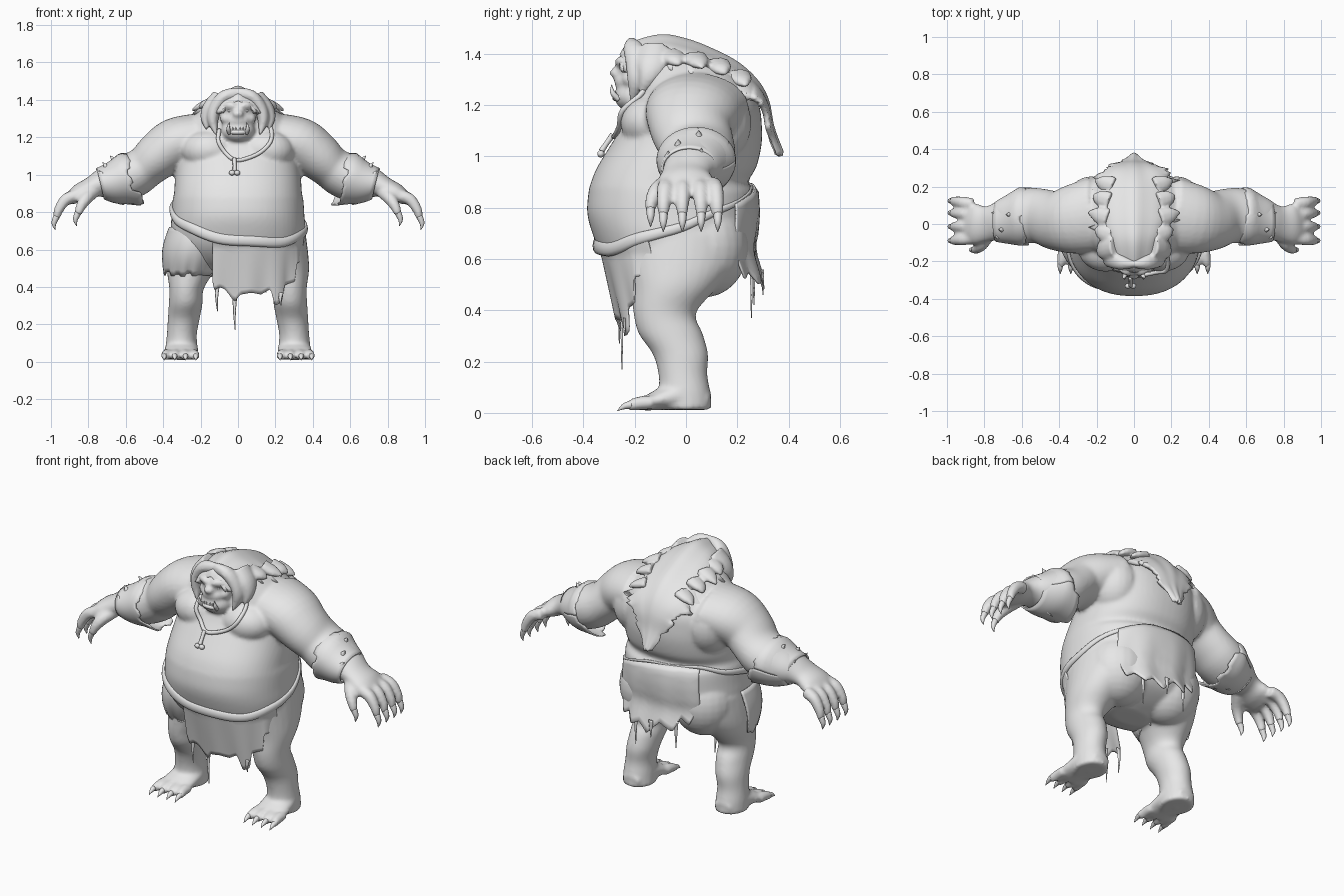
import bpy, bmesh, math, random
from mathutils import Vector

if "Cube" in bpy.data.objects:
    bpy.data.objects.remove(bpy.data.objects["Cube"])

random.seed(4)
grey = bpy.data.materials.new("plain_grey")
grey.diffuse_color = (0.8, 0.8, 0.8, 1)
grey.use_nodes = True
grey.node_tree.nodes["Principled BSDF"].inputs["Base Color"].default_value = grey.diffuse_color


def make(name, verts, faces, solid=0.0):
    bm = bmesh.new()
    vs = [bm.verts.new(v) for v in verts]
    for f in faces:
        bm.faces.new([vs[i] for i in f])
    bmesh.ops.recalc_face_normals(bm, faces=bm.faces)
    for f in bm.faces:
        f.smooth = True
    me = bpy.data.meshes.new(name)
    bm.to_mesh(me)
    bm.free()
    ob = bpy.data.objects.new(name, me)
    bpy.context.collection.objects.link(ob)
    me.materials.append(grey)
    if solid:
        mod = ob.modifiers.new("thickness", 'SOLIDIFY')
        mod.thickness = solid
        mod.offset = 0
    return ob


def smooth_rows(rows, k):
    """Catmull-Rom through rows of numbers."""
    out = []
    for i in range(len(rows) - 1):
        a, b, c, d = (rows[max(0, min(len(rows) - 1, i + o))] for o in (-1, 0, 1, 2))
        for j in range(k):
            t = j / k
            out.append([0.5 * (2 * q + (r - p) * t + (2 * p - 5 * q + 4 * r - s) * t * t
                        + (3 * q - p - 3 * r + s) * t ** 3) for p, q, r, s in zip(a, b, c, d)])
    return out + [list(rows[-1])]


def sq(c, e):
    return math.copysign(abs(c) ** (2 / e), c)


def tube(name, rows, n=24, k=4, ref=(0, 1, 0), flat=False, side=1, closed=False, e=2):
    """Rows are x, y, z, radius along ref, radius across."""
    rows = rows if closed else smooth_rows([r if len(r) == 5 else (*r, r[3]) for r in rows], k)
    pts = [Vector((r[0] * side, r[1], r[2])) for r in rows]
    m, verts = len(pts), []
    for i, p in enumerate(pts):
        if flat:
            u, v = Vector((1, 0, 0)), Vector((0, 1, 0))
        else:
            t = pts[(i + 1) % m] - pts[i - 1] if closed else pts[min(m - 1, i + 1)] - pts[max(0, i - 1)]
            t.normalize()
            u = Vector(ref)
            u = (u - t * u.dot(t)).normalized()
            v = t.cross(u)
        for j in range(n):
            a = 2 * math.pi * j / n
            verts.append(p + u * sq(math.cos(a), e) * max(rows[i][3], .001)
                         + v * sq(math.sin(a), e) * max(rows[i][4], .001))
    faces = [(i * n + j, i * n + (j + 1) % n, (i + 1) % m * n + (j + 1) % n, (i + 1) % m * n + j)
             for i in range(m if closed else m - 1) for j in range(n)]
    if not closed:
        faces += [tuple(range(n)), tuple(range((m - 1) * n, m * n))]
    return make(name, verts, faces)


def ball(name, c, r):
    bm = bmesh.new()
    bmesh.ops.create_uvsphere(bm, u_segments=24, v_segments=16, radius=1)
    verts = [Vector((v.co.x * r[0] + c[0], v.co.y * r[1] + c[1], v.co.z * r[2] + c[2])) for v in bm.verts]
    faces = [[v.index for v in f.verts] for f in bm.faces]
    bm.free()
    return make(name, verts, faces)


def sheet(name, fn, nu, nv, solid=.008):
    verts = [fn(i / nu, j / nv) for i in range(nu + 1) for j in range(nv + 1)]
    w = nv + 1
    return make(name, verts, [(i * w + j, i * w + j + 1, (i + 1) * w + j + 1, (i + 1) * w + j)
                              for i in range(nu) for j in range(nv)], solid)


def fuse(obs, size, passes):
    """Join overlapping pieces into one smooth skin."""
    bpy.ops.object.select_all(action='DESELECT')
    for p in obs:
        p.select_set(True)
    bpy.context.view_layer.objects.active = obs[0]
    bpy.ops.object.join()
    rm = obs[0].modifiers.new("fuse", 'REMESH')
    rm.mode, rm.voxel_size, rm.use_smooth_shade = 'VOXEL', size, True
    sm = obs[0].modifiers.new("soften", 'SMOOTH')
    sm.factor, sm.iterations = .5, passes


def pick(table, x):
    """Linear lookup in rows sorted by their first value."""
    x = max(table[0][0], min(table[-1][0], x))
    for a, b in zip(table, table[1:]):
        if x <= b[0]:
            t = (x - a[0]) / (b[0] - a[0])
            return [p + (q - p) * t for p, q in zip(a, b)]


# torso: height, half width, front, back
TORSO = [(.47, .1, -.1, .04), (.5, .22, -.2, .12), (.55, .31, -.27, .2), (.62, .35, -.33, .245), (.70, .36, -.365, .265),
         (.78, .355, -.385, .272), (.86, .35, -.38, .268), (.90, .342, -.37, .243), (.96, .338, -.345, .275),
         (1.05, .33, -.29, .295), (1.13, .325, -.24, .295), (1.2, .315, -.21, .285), (1.27, .28, -.19, .25),
         (1.33, .22, -.18, .2), (1.38, .15, -.17, .13), (1.41, .08, -.14, .06)]


def skin(th, z, grow=0.0):
    """Torso surface, angle 0 at the front, growing towards +x."""
    _, w, f, b = pick(TORSO, z)
    return Vector(((w + grow) * sq(math.sin(th), 2.3), (f + b) / 2 - ((b - f) / 2 + grow) * sq(math.cos(th), 2.3), z))


parts = [tube("body", [(0, (f + b) / 2, z, w, (b - f) / 2) for z, w, f, b in TORSO], n=64, flat=True, e=2.3)]
hair = []
# head and jaw
parts += [ball("skull", (0, -.16, 1.34), (.105, .105, .11)), ball("jaw", (0, -.195, 1.235), (.092, .085, .066)),
          ball("nose", (0, -.27, 1.325), (.03, .028, .022)), ball("muzzle", (0, -.235, 1.29), (.065, .045, .035)),
          tube("brow", [(-.095, -.215, 1.355, .015), (-.045, -.255, 1.372, .02), (0, -.255, 1.355, .018),
                        (.045, -.255, 1.372, .02), (.095, -.215, 1.355, .015)], n=12, ref=(0, 0, 1))]
for s in (1, -1):
    # arm, chest, back, buttock and leg masses
    parts.append(tube("arm", [(.2, .05, 1.2, .2, .13), (.33, .025, 1.165, .185, .14), (.42, .02, 1.105, .16, .13),
                              (.49, .04, 1.045, .148, .115), (.55, .045, 1.005, .148, .122), (.62, .035, .978, .142, .122),
                              (.68, .025, .965, .12, .1), (.735, .01, .952, .1, .075), (.79, 0, .93, .095, .055),
                              (.85, 0, .9, .11, .05), (.9, .01, .868, .1, .03)], n=32, side=s))
    parts.append(ball("chest", (s * .15, -.13, 1.13), (.15, .125, .11)))
    parts.append(ball("back_muscle", (s * .23, .1, 1.13), (.14, .155, .17)))
    parts.append(ball("cheek", (s * .062, -.21, 1.3), (.035, .04, .03)))
    parts.append(ball("buttock", (s * .17, .07, .65), (.18, .175, .2)))
    parts.append(tube("leg", [(.2, -.02, .7, .16, .25), (.21, -.025, .58, .165, .225), (.25, -.045, .49, .13, .17),
                              (.275, -.083, .39, .092, .122), (.28, -.06, .31, .09, .125), (.29, -.022, .23, .085, .108),
                              (.3, -.012, .15, .08, .095), (.302, -.005, .08, .085, .1), (.3, 0, .012, .088, .1)],
                      n=32, flat=True, side=s))
    parts.append(tube("foot", [(.3, .09, .045, .05, .032), (.3, 0, .07, .085, .06), (.305, -.09, .055, .092, .045),
                               (.31, -.17, .032, .098, .024)], ref=(1, 0, 0), side=s))
    for x in (.235, .283, .333, .382):
        fx = x + (x - .3) * .15
        parts.append(tube("toe", [(x, -.13, .04, .027), (x, -.18, .038, .028), (fx, -.225, .028, .02)],
                          n=12, ref=(1, 0, 0), side=s))
        tube("toe_claw", [(fx, -.212, .032, .016), (fx, -.24, .026, .012), (fx, -.268, .008, .001)],
             n=8, ref=(1, 0, 0), side=s)
    fingers = [[(.86, y, .89, .034), (.92, y * 1.1, .868, .032), (.96, y * 1.16, .81, .026),
                (.97, y * 1.18, .765, .019)] for y in (-.075, -.012, .05, .105)]
    fingers.append([(.77, -.05, .91, .035), (.815, -.11, .87, .034), (.845, -.135, .82, .026), (.855, -.138, .785, .019)])
    for f in fingers:
        parts.append(tube("finger", f, n=12, side=s))
        x, y, z, r = f[-1]
        tube("finger_claw", [(x, y, z + .012, .018), (x + .014, y, z - .025, .013), (x + .008, y, z - .06, .001)],
             n=8, side=s)

    # ragged forearm wrap hugging the arm, longer underneath
    rag = [random.uniform(-.03, .02) for _ in range(20)]

    def wrap(u, v):
        a = 2 * math.pi * u
        low = max(0, -math.sin(a))
        x = .735 - v * (.17 + rag[int(u * 20) % 20] * v + .03 * low)
        t = min(1, (.735 - x) / .12)
        return Vector((s * (x + .02 * math.sin(a)), .012 + .028 * t + (.104 + .047 * t) * math.cos(a),
                       .952 + .033 * t * t + (.08 + .046 * t + .02 * low * v) * math.sin(a)))
    sheet("forearm_wrap", wrap, 60, 8)
    for x, y, z in ((.7, -.03, 1.045), (.66, .05, 1.08), (.735, .06, 1.01), (.72, -.07, 1.0), (.58, .0, .865), (.63, .04, .86)):
        d = 1 if z > .95 else -1
        tube("wrap_tuft", [(x, y, z - d * .02, .022), (x + .01, y, z + d * .005, .012),
                           (x + .025 * d, y, z + d * .022, .001)], n=6, side=s)
    # eyes, tusks and teeth
    ball("eye", (s * .043, -.246, 1.343), (.015, .012, .01))
    tube("tusk", [(s * .045, -.262, 1.222, .012), (s * .052, -.286, 1.248, .01), (s * .047, -.29, 1.28, .001)], n=8)
    for i in range(2):
        tube("tooth", [(s * (.012 + .016 * i), -.27, 1.235, .007), (s * (.012 + .016 * i), -.278, 1.254, .002)], n=6)
    # curtain of hair beside the face
    hair.append(tube("hair", [(.0, -.215, 1.435, .02, .03), (.07, -.205, 1.42, .04, .034), (.12, -.185, 1.36, .05, .035),
                              (.135, -.19, 1.29, .04, .03), (.115, -.215, 1.21, .004)], n=14, side=s))
    hair.append(tube("hair_lock", [(.1, -.12, 1.42, .06, .04), (.155, -.13, 1.36, .06, .035), (.175, -.15, 1.3, .035, .025),
                                   (.165, -.18, 1.235, .003)], n=14, side=s))
    for x, y, z, d in ((.16, -.06, 1.37, .05), (.18, .03, 1.36, .065), (.17, .12, 1.335, .05), (.15, .2, 1.29, .06)):
        hair.append(tube("hair_tuft", [(x - .04, y, z + .025, .055, .03), (x + .02, y + .02, z + .005, .04, .022),
                                       (x + d, y + .035, z - .015, .006)], n=10, side=s))

# lower lip
tube("lower_lip", [(-.062, -.235, 1.235, .01), (-.03, -.27, 1.228, .012), (.03, -.27, 1.228, .012),
                   (.062, -.235, 1.235, .01)], n=10, ref=(0, 0, 1))
fuse(parts, .011, 4)
fuse(hair, .009, 2)

# mane: y, z, half width, drop at the edges
MANE = smooth_rows([(-.25, 1.4, .085, .05), (-.215, 1.44, .13, .1), (-.1, 1.472, .17, .12), (0, 1.456, .215, .125),
                    (.1, 1.418, .23, .125), (.2, 1.365, .225, .12), (.275, 1.295, .18, .06), (.315, 1.22, .13, .03),
                    (.335, 1.12, .08, 0), (.372, 1.02, .02, 0)], 5)
jag = [[random.uniform(-.2, .14) for _ in MANE] for _ in range(2)]


def mane(u, v):
    i = round(u * (len(MANE) - 1))
    y, z, w, d = MANE[i]
    t = 2 * v - 1
    ridge = .008 * math.cos(t * 9) * (1 - abs(t))
    return Vector((w * t * (1 + jag[t > 0][i] * t ** 4), y - .05 * t * t * max(0, u - .6), z - d * t * t + ridge - .014))


sheet("mane", mane, len(MANE) - 1, 20, .02)


# rolled belt, bulging at the front and sinking into a crease behind
def belt_z(th):
    return .768 - .118 * math.cos(th) - .05 * math.sin(th)


ring = []
for i in range(72):
    th = 2 * math.pi * i / 72
    front = .5 + .5 * math.cos(th)
    p = skin(th, belt_z(th) + .004 * math.sin(7 * th), .003)
    ring.append((*p, .008 + .022 * front, .005 + .013 * front))
tube("belt", ring, n=12, ref=(0, 0, 1), closed=True)

# front and back loincloths: angle, hem height
FRONT = [(-.33, .43), (-.3, .38), (-.24, .4), (-.16, .39), (-.1, .36), (-.03, .32), (.02, .36), (.15, .37), (.3, .36),
         (.45, .39), (.52, .3), (.65, .32), (.72, .41), (.95, .43), (1.0, .53), (1.3, .54)]
BACK = [(2.35, .62), (2.45, .52), (2.6, .55), (2.75, .5), (2.9, .53), (3.05, .48), (3.2, .56), (3.4, .52), (3.5, .6),
        (3.65, .57), (3.8, .7)]


def cloth(table, tuck, grow):
    def fn(u, v):
        th = table[0][0] + u * (table[-1][0] - table[0][0])
        top = belt_z(th)
        z = top + (pick(table, th)[1] - top) * v
        p = skin(th, max(z, .62), grow + .006 * math.sin(th * 14) * v)
        p.y += tuck * max(0, .66 - z) * abs(math.cos(th))
        p.z = z
        return p
    return fn


sheet("front_loincloth", cloth(FRONT, .24, .008), 64, 12)
sheet("back_loincloth", cloth(BACK, .3, .012), 48, 12)
for x, y, a, b in ((-.015, -.25, .38, .17), (-.11, -.26, .42, .27), (.23, -.24, .37, .3)):
    tube("front_strand", [(x, y, a, .014, .005), (x - .004, y, (a + b) / 2, .008, .005), (x, y, b, .002)],
         n=6, ref=(1, 0, 0))
for x, y, a, b in ((.15, .255, .58, .37), (-.12, .265, .58, .42), (.02, .3, .56, .46)):
    tube("back_strand", [(x, y, a, .016, .005), (x, y, (a + b) / 2, .009, .005), (x, y, b, .002)], n=6, ref=(1, 0, 0))

# torn trouser leg, wrapped over the front of one thigh
hem = [random.uniform(-.012, .012) for _ in range(16)]


def trouser(u, v):
    a, z = math.pi * (.95 + 1.1 * u), .72 - v * (.25 + hem[int(u * 15)] * v)
    puff = .02 * math.sin(v * math.pi) - .006
    return Vector((-.22 - .04 * v + (.15 - .012 * v * v + puff) * math.cos(a),
                   -.03 - .012 * v + (.235 - .065 * v * v + puff) * math.sin(a), z))


sheet("trouser_leg", trouser, 45, 10)

# cord necklace resting on chest and belly, with a bone pendant
CORD = [(-.1, 1.24), (-.105, 1.18), (-.07, 1.12), (-.02, 1.08), (.04, 1.085), (.12, 1.12), (.175, 1.18), (.175, 1.25),
        (.13, 1.31)]


def chest_front(x, z):
    _, w, f, b = pick(TORSO, z)
    y = (f + b) / 2 - (b - f) / 2 * (1 - (abs(x) / w) ** 2.3) ** (1 / 2.3)
    k = 1 - ((abs(x) - .15) / .15) ** 2 - ((z - 1.13) / .11) ** 2
    return min(y, -.13 - .125 * math.sqrt(max(0, k)))


tube("necklace", [(x, chest_front(x, z) - .007, z, .011) for x, z in CORD], n=10)
tube("pendant", [(-.02, -.285, 1.085, .012), (-.018, -.31, 1.05, .01), (-.018, -.33, 1.02, .012)], n=8)
for dx in (-.014, .014):
    ball("pendant_knob", (-.018 + dx, -.332, 1.01), (.016, .014, .014))
